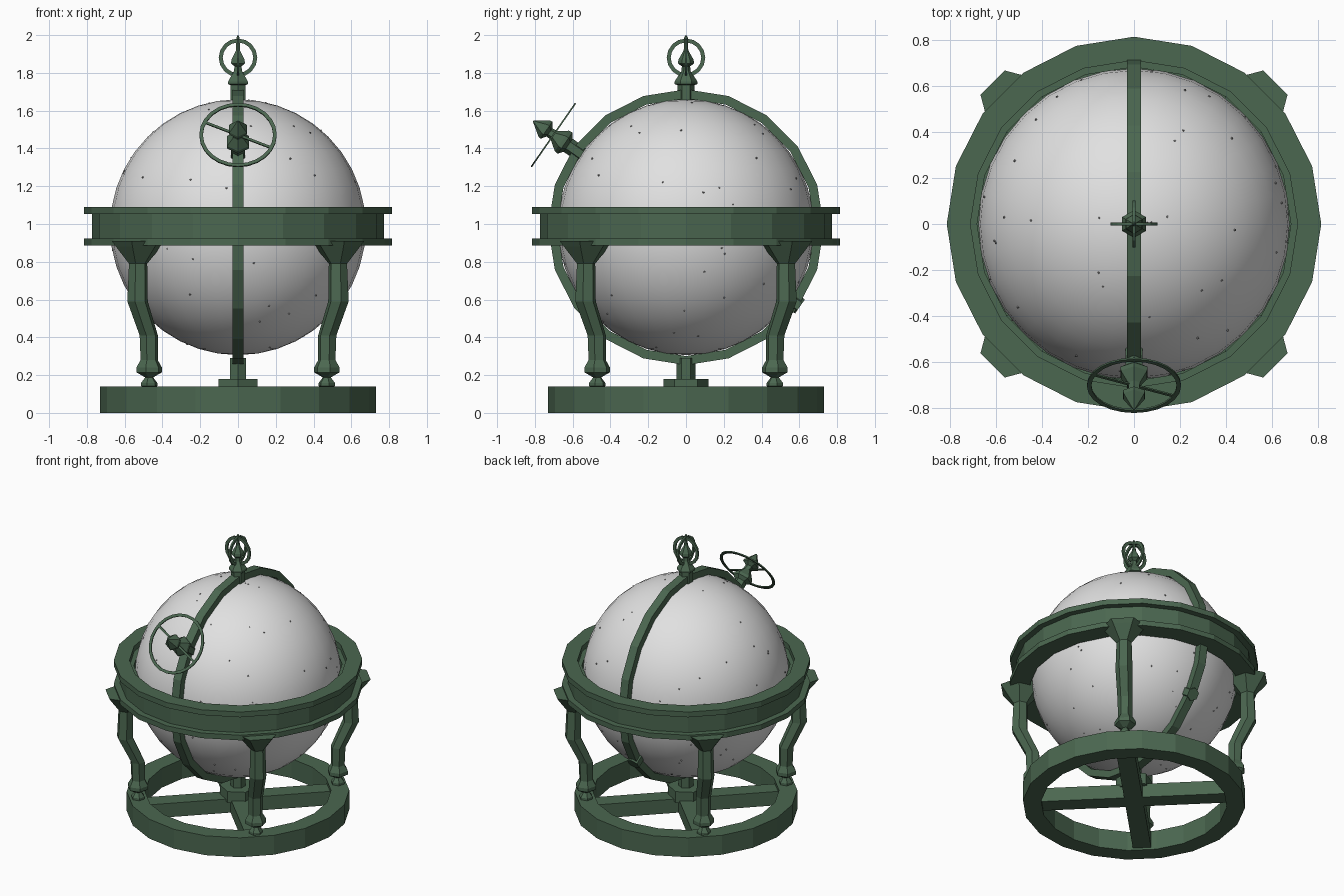
import bpy, bmesh, math, random
from mathutils import Matrix, Vector

old = bpy.data.objects.get("Cube")
if old:
    bpy.data.objects.remove(old, do_unlink=True)


def material(name, rgb):
    m = bpy.data.materials.new(name)
    m.use_nodes = True
    m.diffuse_color = (*rgb, 1)
    bsdf = next(n for n in m.node_tree.nodes if n.type == 'BSDF_PRINCIPLED')
    bsdf.inputs["Base Color"].default_value = (*rgb, 1)
    return m


GREEN = material("patina green", (0.07, 0.135, 0.08))
PALE = material("pale grey", (0.75, 0.75, 0.75))
SPECK = material("speck grey", (0.3, 0.3, 0.3))

CENTRE = Matrix.Translation((0, 0, 0.983))
RADIUS = 0.677


def finish(name, bm, mat, matrix=Matrix()):
    bmesh.ops.recalc_face_normals(bm, faces=bm.faces)
    me = bpy.data.meshes.new(name)
    bm.to_mesh(me)
    bm.free()
    me.materials.append(mat)
    ob = bpy.data.objects.new(name, me)
    ob.matrix_world = matrix
    bpy.context.collection.objects.link(ob)
    return ob


def lathe(name, profile, sides, matrix=Matrix(), closed=False, start=0.0, mat=GREEN):
    """Spin (radius, height, optional sideways offset) points round local z."""
    bm = bmesh.new()
    rows = []
    for r, z, *off in profile:
        shift = off[0] if off else 0
        row = []
        for i in range(sides):
            a = start + math.tau * i / sides
            row.append(bm.verts.new((r * math.cos(a) + shift, r * math.sin(a), z)))
        rows.append(row)
    pairs = list(zip(rows, rows[1:]))
    if closed:
        pairs.append((rows[-1], rows[0]))
    else:
        bm.faces.new(rows[0])
        bm.faces.new(rows[-1])
    for lo, hi in pairs:
        for i in range(sides):
            j = (i + 1) % sides
            bm.faces.new((lo[i], lo[j], hi[j], hi[i]))
    return finish(name, bm, mat, matrix)


def band(name, inner, outer, z0, z1, sides, matrix=Matrix()):
    return lathe(name, [(inner, z0), (outer, z0), (outer, z1), (inner, z1)],
                 sides, matrix, closed=True)


def box(name, size, matrix):
    bm = bmesh.new()
    bmesh.ops.create_cube(bm, size=1, matrix=Matrix.Diagonal((*size, 1)))
    return finish(name, bm, GREEN, matrix)


def hexa(name, profile, matrix=Matrix()):
    return lathe(name, profile, 6, matrix, start=math.pi / 6)


def turn(degrees, axis):
    return Matrix.Rotation(math.radians(degrees), 4, axis)


# Globe
bm = bmesh.new()
bmesh.ops.create_uvsphere(bm, u_segments=32, v_segments=20, radius=RADIUS)
for f in bm.faces:
    f.smooth = True
finish("globe", bm, PALE, CENTRE)

# Tiny studs scattered over the globe
random.seed(4)
bm = bmesh.new()
for _ in range(90):
    d = Vector([random.gauss(0, 1) for _ in range(3)]).normalized()
    place = Matrix.Translation(d * RADIUS * 0.997) @ d.to_track_quat('Z', 'Y').to_matrix().to_4x4()
    bmesh.ops.create_cone(bm, cap_ends=True, segments=6, radius1=0.006,
                          radius2=0.004, depth=0.008, matrix=place)
finish("globe_studs", bm, SPECK, CENTRE)

# Meridian ring, standing upright front to back
band("meridian_ring", 0.682, 0.73, -0.03, 0.03, 20, CENTRE @ turn(90, 'Y'))

# Horizon ring with outer flanges and an inner ledge
lathe("horizon_ring", [
    (0.683, 0.885), (0.815, 0.885), (0.815, 0.922), (0.773, 0.922),
    (0.773, 1.052), (0.815, 1.052), (0.815, 1.09), (0.712, 1.09),
    (0.712, 1.052), (0.683, 1.052)], 20, closed=True)

# Base ring, crossed spokes, hub and pillar
band("base_ring", 0.61, 0.73, 0, 0.14, 20)
for k in range(2):
    box("base_spoke", (1.26, 0.12, 0.1), Matrix.Translation((0, 0, 0.065)) @ turn(45 + 90 * k, 'Z'))
hexa("base_hub", [(0.12, 0.1), (0.12, 0.18)])
hexa("pillar", [(0.05, 0.17), (0.05, 0.29)])

# Four curved legs with flared capitals and turned feet
LEG = [(0.025, 0.135, 0.665), (0.045, 0.142, 0.665), (0.045, 0.158, 0.665),
       (0.022, 0.188, 0.665), (0.07, 0.215, 0.665), (0.07, 0.24, 0.665),
       (0.047, 0.28, 0.665), (0.05, 0.41, 0.668), (0.056, 0.59, 0.752),
       (0.05, 0.79, 0.748), (0.125, 0.882, 0.745), (0.15, 0.91, 0.74)]
for k in range(4):
    hexa("leg", LEG, turn(45 + 90 * k, 'Z'))

# Top finial with two crossed hoops
hexa("top_finial", [(0.045, 1.64), (0.045, 1.735), (0.06, 1.74), (0.06, 1.755),
                    (0.024, 1.81), (0.022, 1.835), (0.043, 1.85), (0.04, 1.87),
                    (0.012, 1.92), (0.01, 1.985), (0.002, 2.0)])
for k in range(2):
    band("finial_hoop", 0.081, 0.102, -0.006, 0.006, 16,
         Matrix.Translation((0, 0, 1.88)) @ turn(90 * k, 'Z') @ turn(90, 'Y'))

# Tilted pole pointer with dial hoop and hand, and the peg at the other pole
AXIS = CENTRE @ turn(55.2, 'X')
hexa("pole_pointer", [(0.042, 0.66), (0.042, 0.76), (0.068, 0.78), (0.066, 0.8),
                      (0.03, 0.85), (0.026, 0.88), (0.056, 0.9), (0.052, 0.915),
                      (0.003, 0.985)], AXIS)
band("dial_hoop", 0.186, 0.205, 0.851, 0.859, 24, AXIS)
box("dial_hand", (0.38, 0.014, 0.007), AXIS @ Matrix.Translation((0, 0, 0.855)) @ turn(-25, 'Z'))
hexa("pole_peg", [(0.045, -0.735), (0.045, -0.66)], AXIS)
